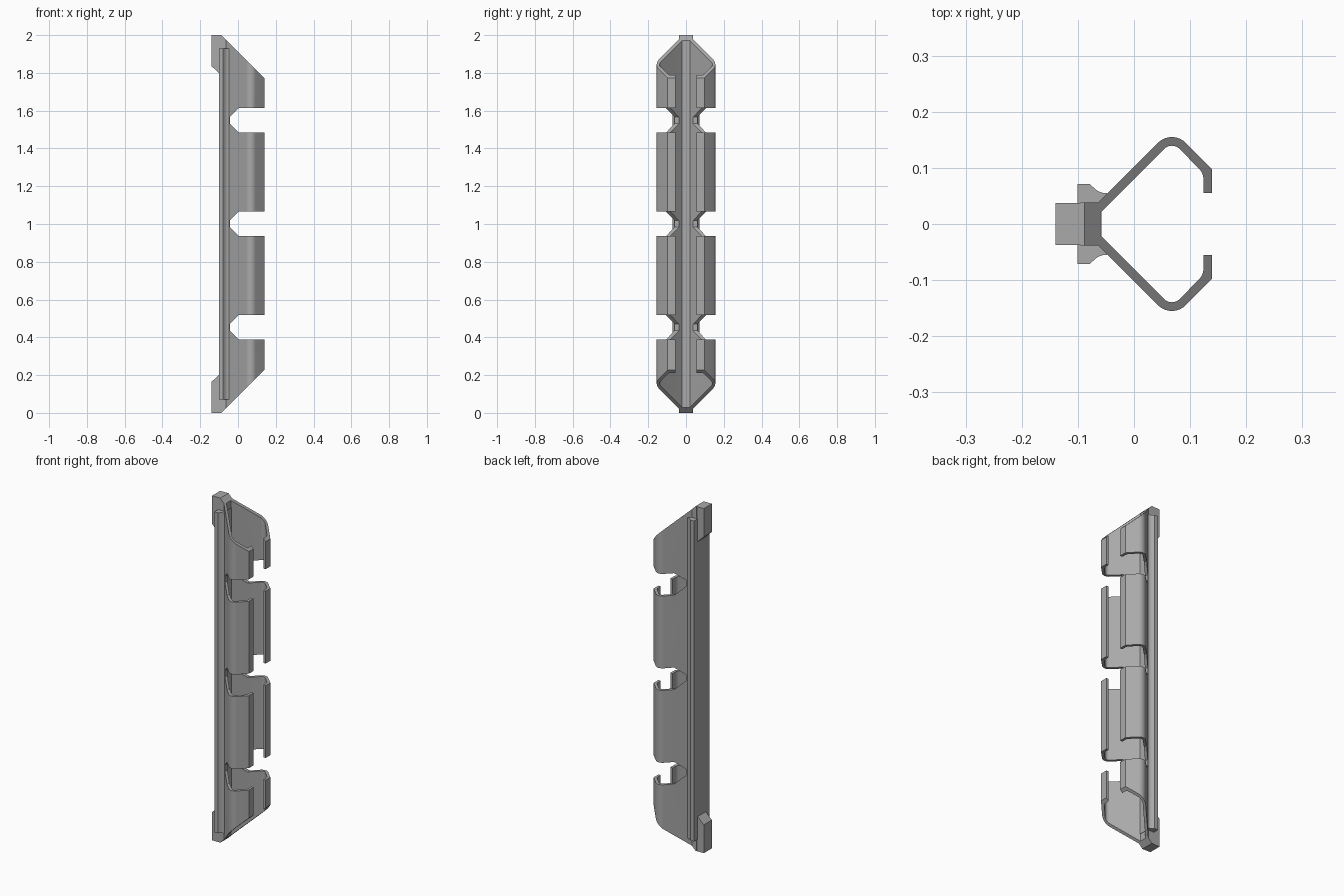
import bpy, bmesh
from math import sin, cos, radians
from mathutils import Vector

cube = bpy.data.objects.get("Cube")
if cube:
    bpy.data.objects.remove(cube, do_unlink=True)

grey = bpy.data.materials.new("plain_grey")
grey.use_nodes = True
color = (0.40, 0.40, 0.40, 1)
grey.diffuse_color = color
grey.node_tree.nodes["Principled BSDF"].inputs["Base Color"].default_value = color


def prism(name, outline, axis, low, high):
    """Extrude an (x, y) outline along z, or an (x, z) outline along y."""
    bm = bmesh.new()
    place = (lambda a, b: (a, b, low)) if axis == "z" else (lambda a, b: (a, low, b))
    face = bm.faces.new([bm.verts.new(place(a, b)) for a, b in outline])
    move = Vector((0, 0, high - low)) if axis == "z" else Vector((0, high - low, 0))
    grown = bmesh.ops.extrude_face_region(bm, geom=[face])["geom"]
    bmesh.ops.translate(bm, vec=move, verts=[v for v in grown if isinstance(v, bmesh.types.BMVert)])
    bmesh.ops.recalc_face_normals(bm, faces=bm.faces)
    mesh = bpy.data.meshes.new(name)
    bm.to_mesh(mesh)
    bm.free()
    mesh.materials.append(grey)
    obj = bpy.data.objects.new(name, mesh)
    bpy.context.collection.objects.link(obj)
    return obj


def arc(cx, cy, r, start, end, steps=10):
    angles = [radians(start + (end - start) * i / steps) for i in range(steps + 1)]
    return [(cx + r * cos(a), cy + r * sin(a)) for a in angles]


def mirrored(half):
    return half + [(x, -y) for x, y in reversed(half)]


def apply_and_smooth(obj):
    bpy.ops.object.select_all(action="DESELECT")
    obj.select_set(True)
    bpy.context.view_layer.objects.active = obj
    for mod in list(obj.modifiers):
        bpy.ops.object.modifier_apply(modifier=mod.name)
    bpy.ops.object.shade_smooth_by_angle(angle=radians(25))


# Channel section: spine, splayed walls, rounded shoulders and in-turned lips
outer = [(-0.095, 0.038), (-0.064, 0.038)] + arc(0.0675, 0.12, 0.035, 135, 45) + [(0.139, 0.098), (0.139, 0.055)]
inner = [(0.124, 0.055)] + arc(0.094, 0.078, 0.030, 0, 45, 6) + arc(0.0675, 0.12, 0.0195, 45, 135) + [(-0.06, 0.02)]
channel = prism("clip_channel", mirrored(outer + inner), "z", 0, 2)

# Side silhouette: slanted ends and three funnel-shaped notches
silhouette = [(-0.2, 0), (-0.088, 0), (0.15, 0.238)]
for z in (0.453, 1.001, 1.549):
    silhouette += [(0.15, z - 0.064), (0.003, z - 0.064), (-0.042, z - 0.018),
                   (-0.042, z + 0.018), (0.003, z + 0.064), (0.15, z + 0.064)]
silhouette += [(0.15, 1.762), (-0.088, 2), (-0.2, 2)]
trim = prism("trim_helper", silhouette, "y", -0.3, 0.3)
cut = channel.modifiers.new("trim", "BOOLEAN")
cut.operation, cut.solver, cut.object = "INTERSECT", "EXACT", trim
apply_and_smooth(channel)
bpy.data.objects.remove(trim, do_unlink=True)

# Back flange with fillets running into the walls
flange_half = [(-0.101, 0.071), (-0.079, 0.071)] + arc(-0.050, 0.083, 0.028, 225, 275, 6) + [(-0.058, 0.034)]
apply_and_smooth(prism("back_flange", mirrored(flange_half), "z", 0.07, 1.93))

# End hooks, one at each end
hook = [(-0.14, 2), (-0.088, 2), (-0.088, 1.785), (-0.14, 1.836)]
prism("upper_hook", hook, "y", -0.037, 0.037)
prism("lower_hook", [(x, 2 - z) for x, z in hook], "y", -0.037, 0.037)
